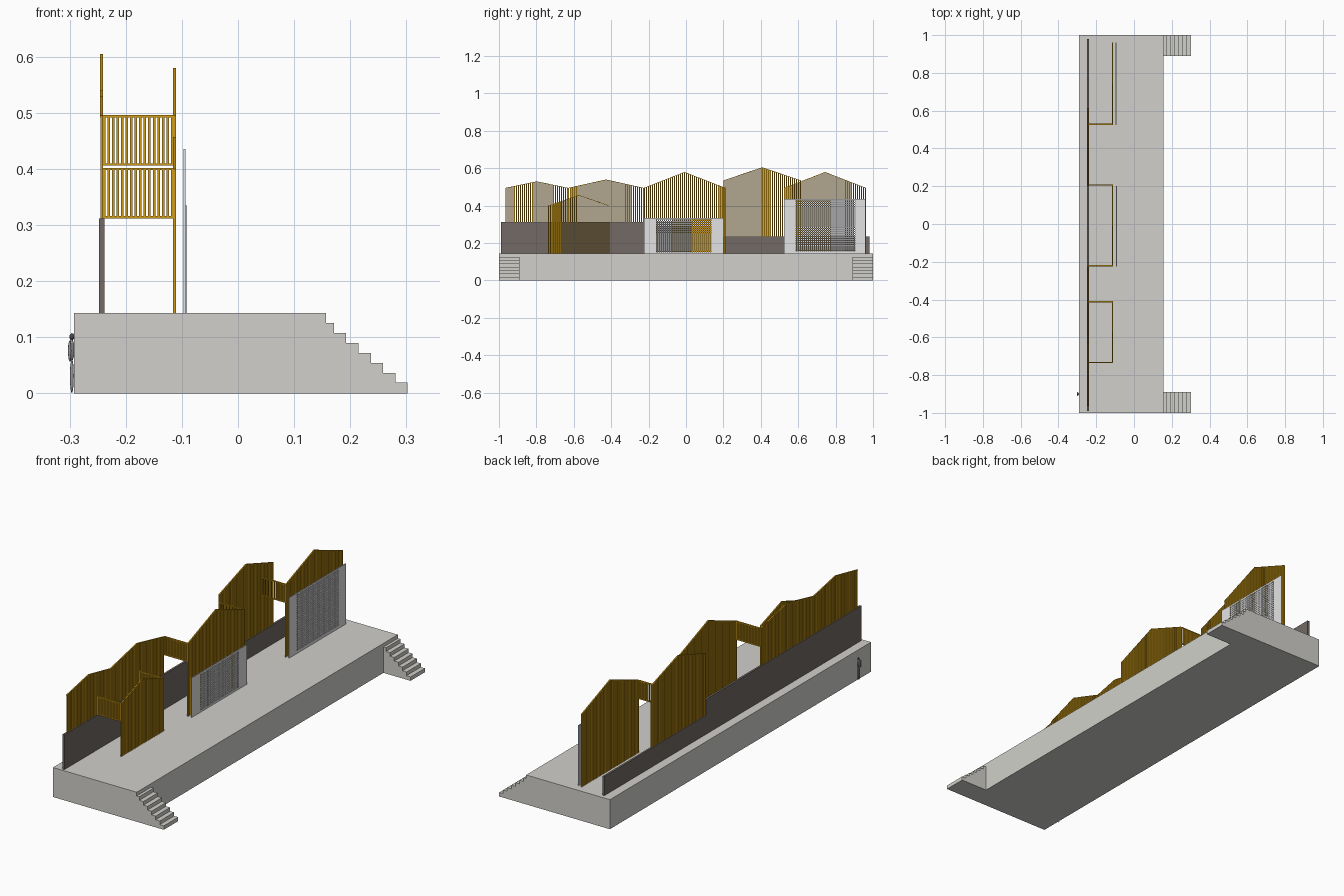
import bpy, bmesh, math
from mathutils import Vector

if "Cube" in bpy.data.objects:
    bpy.data.objects.remove(bpy.data.objects["Cube"])


def mat(name, r, g, b):
    m = bpy.data.materials.new(name)
    m.diffuse_color = (r, g, b, 1)
    m.use_nodes = True
    m.node_tree.nodes["Principled BSDF"].inputs["Base Color"].default_value = m.diffuse_color
    return m


STONE = mat("pale_stone", 0.637, 0.63, 0.595)
WALL = mat("dark_wall_grey", 0.168, 0.142, 0.128)
GOLD = mat("golden_timber", 0.63, 0.33, 0.008)
SCREEN = mat("light_screen_grey", 0.77, 0.775, 0.77)
CLOTH = mat("figure_grey", 0.3, 0.3, 0.31)
HAIR = mat("figure_dark", 0.06, 0.06, 0.06)


def finish(bm, name, material):
    bmesh.ops.recalc_face_normals(bm, faces=bm.faces)
    me = bpy.data.meshes.new(name)
    bm.to_mesh(me)
    bm.free()
    ob = bpy.data.objects.new(name, me)
    me.materials.append(material)
    bpy.context.collection.objects.link(ob)
    return ob


def prism(bm, pts, axis, lo, hi):
    """Extrude a 2D profile along x (points are y,z) or y (points are x,z)."""
    def place(p, d):
        return (d, p[0], p[1]) if axis == 'x' else (p[0], d, p[1])
    a = [bm.verts.new(place(p, lo)) for p in pts]
    b = [bm.verts.new(place(p, hi)) for p in pts]
    bm.faces.new(a)
    bm.faces.new(b[::-1])
    n = len(pts)
    for i in range(n):
        bm.faces.new((a[i], b[i], b[(i + 1) % n], a[(i + 1) % n]))


def box(bm, x0, x1, y0, y1, z0, z1):
    prism(bm, [(y0, z0), (y1, z0), (y1, z1), (y0, z1)], 'x', x0, x1)


TOP = 0.143

# raised platform
bm = bmesh.new()
box(bm, -0.292, 0.157, -1, 1, 0, TOP)
finish(bm, "platform", STONE)

# stairs at both ends of the platform
STEPS = 7
profile = [(0.157, 0)]
for i in range(STEPS):
    z = TOP - (i + 1) * 0.0177
    profile.append((0.157 if i == 0 else 0.171 + (i - 1) * 0.0219, z))
    profile.append((0.171 + i * 0.0219, z))
profile.append((0.171 + (STEPS - 1) * 0.0219, 0))
for name, y0, y1 in (("front_stairs", -1, -0.89), ("back_stairs", 0.89, 1)):
    bm = bmesh.new()
    prism(bm, profile, 'y', y0, y1)
    finish(bm, name, STONE)

# stepped rear wall
bm = bmesh.new()
prism(bm, [(-0.99, TOP), (0.98, TOP), (0.98, 0.235), (0.2, 0.235), (0.2, 0.312), (-0.99, 0.312)],
      'x', -0.248, -0.238)
finish(bm, "rear_wall", WALL)


# gabled slat fences: fine slats under a thin sloped capping rail
def gable_fence(name, x, y0, y1, z0, eave, peak, pitch=0.0108, width=0.0057, depth=0.0048):
    mid, half = (y0 + y1) / 2, (y1 - y0) / 2
    t, d = 0.003, depth / 2 + 0.0003

    def roof(y):
        return peak - t / 2 - (peak - eave) * abs(y - mid) / half
    bm = bmesh.new()
    n = round((y1 - y0 - width) / pitch)
    step = (y1 - y0 - width) / n
    for i in range(n + 1):
        a = y0 + i * step
        b = a + width
        prism(bm, [(a, z0), (b, z0), (b, roof(b)), (a, roof(a))],
              'x', x - depth / 2, x + depth / 2)
    prism(bm, [(y0, eave - t), (mid, peak - t), (y1, eave - t), (y1, eave), (mid, peak), (y0, eave)],
          'x', x - d, x + d)
    finish(bm, name, GOLD)


BACK, FRONT = -0.243, -0.113
gable_fence("rear_fence_a", BACK, -0.965, -0.63, 0.312, 0.495, 0.53)
gable_fence("rear_fence_b", BACK, -0.63, -0.225, 0.312, 0.495, 0.54)
gable_fence("rear_fence_c", BACK, 0.2, 0.615, 0.235, 0.535, 0.605)
gable_fence("house_front_a", FRONT, -0.737, -0.408, TOP, 0.40, 0.457)
gable_fence("house_front_b", FRONT, -0.225, 0.21, TOP, 0.495, 0.58)
gable_fence("house_front_c", FRONT, 0.525, 0.962, TOP, 0.495, 0.58)


# slatted side returns linking front and rear fences
def side_return(name, y, z0, z1):
    bm = bmesh.new()
    n, x0, x1 = 15, BACK + 0.002, FRONT - 0.002
    for i in range(n + 1):
        x = x0 + (x1 - x0 - 0.0045) * i / n
        box(bm, x, x + 0.0045, y - 0.002, y + 0.002, z0 + 0.001, z1 - 0.001)
    for z in (z0, z1 - 0.004):
        box(bm, x0, x1, y - 0.0035, y + 0.0035, z, z + 0.004)
    finish(bm, name, GOLD)


for i, y in enumerate((-0.7335, -0.4115)):
    side_return("low_side_return_%d" % i, y, 0.312, 0.402)
for i, y in enumerate((-0.2215, 0.2065, 0.5285)):
    side_return("high_side_return_%d" % i, y, 0.406, 0.496)


# perforated screens: solid border with a lattice inside
def screen(name, x, y0, y1, z1, hy0, hy1, hz0, hz1):
    bm = bmesh.new()
    a, b = x - 0.0018, x + 0.0018
    box(bm, a, b, y0, hy0, TOP, z1)
    box(bm, a, b, hy1, y1, TOP, z1)
    box(bm, a, b, hy0, hy1, TOP, hz0)
    box(bm, a, b, hy0, hy1, hz1, z1)
    pitch, w = 0.0105, 0.0052
    ny, nz = round((hy1 - hy0) / pitch), round((hz1 - hz0) / pitch)
    for i in range(1, ny):
        y = hy0 + i * (hy1 - hy0) / ny
        box(bm, a, b, y - w / 2, y + w / 2, hz0, hz1)
    for i in range(1, nz):
        z = hz0 + i * (hz1 - hz0) / nz
        box(bm, a + 0.0003, b - 0.0003, hy0, hy1, z - w / 2, z + w / 2)
    finish(bm, name, SCREEN)


screen("low_screen", -0.0925, -0.225, 0.2, 0.335, -0.157, 0.135, 0.153, 0.325)
screen("tall_screen", -0.0955, 0.525, 0.96, 0.436, 0.587, 0.903, 0.157, 0.428)


# small standing figure behind the platform
def blob(bm, c, r):
    res = bmesh.ops.create_icosphere(bm, subdivisions=2, radius=1)
    for v in res['verts']:
        v.co = Vector((c[k] + v.co[k] * r[k] for k in range(3)))


FX, FY = -0.297, -0.9
bm = bmesh.new()
blob(bm, (FX, FY, 0.077), (0.0055, 0.008, 0.021))
for s in (-1, 1):
    blob(bm, (FX + 0.001, FY + s * 0.004, 0.031), (0.0035, 0.004, 0.031))
    blob(bm, (FX - 0.003, FY + s * 0.009, 0.076), (0.003, 0.0025, 0.019))
figure = finish(bm, "figure_body", CLOTH)
bm = bmesh.new()
blob(bm, (FX + 0.001, FY, 0.101), (0.0045, 0.0045, 0.0065))
head = finish(bm, "figure_head", HAIR)
for ob in (figure, head):
    for p in ob.data.polygons:
        p.use_smooth = True
